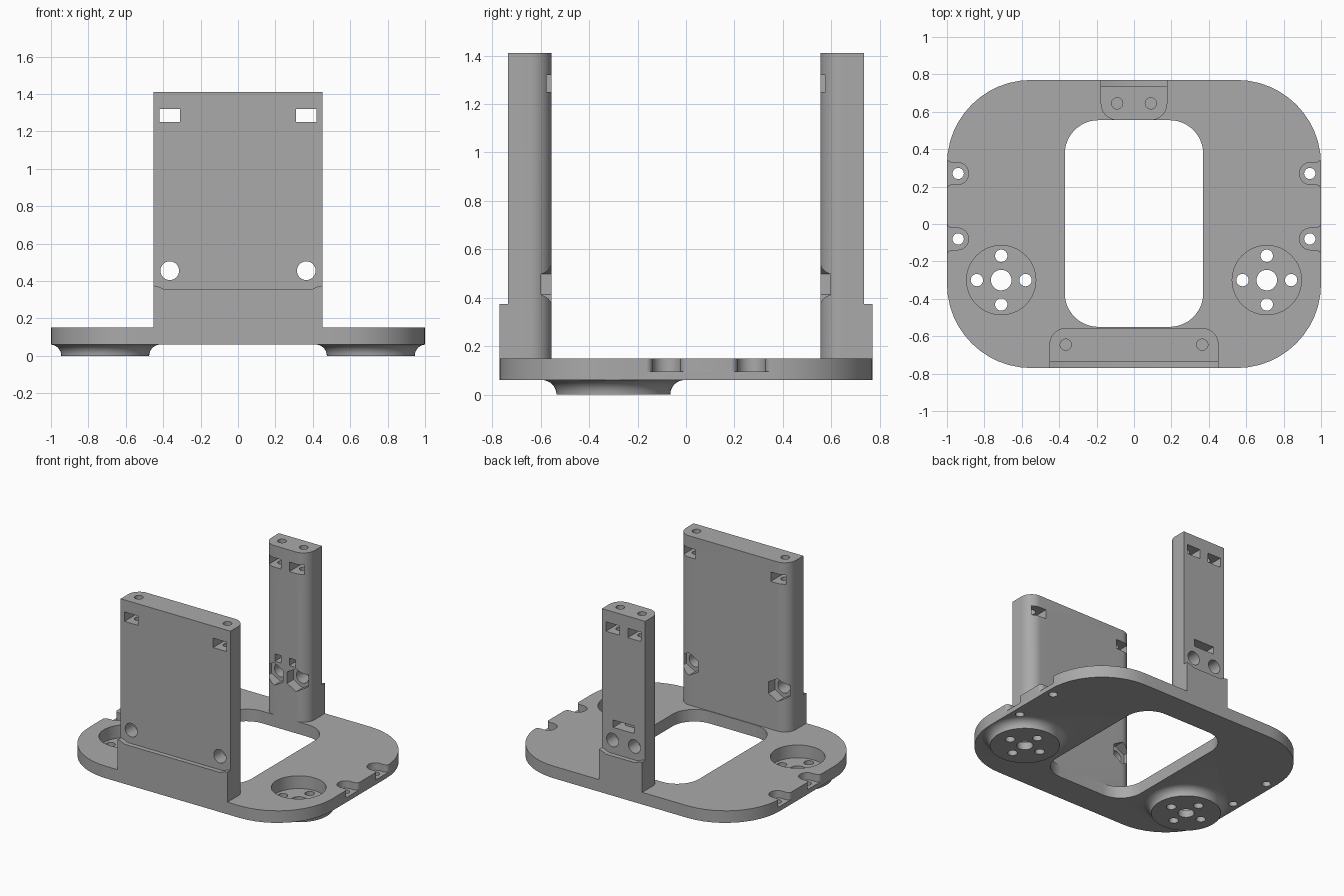
import bpy, bmesh
from math import sin, cos, pi, radians
from mathutils import Vector

cube = bpy.data.objects.get("Cube")
if cube:
    bpy.data.objects.remove(cube, do_unlink=True)

grey = bpy.data.materials.new("plain grey")
grey.use_nodes = True
grey.diffuse_color = (0.4, 0.4, 0.4, 1)
grey.node_tree.nodes["Principled BSDF"].inputs["Base Color"].default_value = (0.4, 0.4, 0.4, 1)


def make(name, bm):
    bmesh.ops.recalc_face_normals(bm, faces=bm.faces)
    mesh = bpy.data.meshes.new(name)
    bm.to_mesh(mesh)
    bm.free()
    mesh.materials.append(grey)
    ob = bpy.data.objects.new(name, mesh)
    bpy.context.collection.objects.link(ob)
    return ob


def prism(name, pts, a, b, axis="z"):
    """Extrude a 2D outline from a to b along z (xy outline) or y (xz outline)."""
    bm = bmesh.new()
    place = (lambda p, h: (p[0], p[1], h)) if axis == "z" else (lambda p, h: (p[0], h, p[1]))
    low = [bm.verts.new(place(p, a)) for p in pts]
    high = [bm.verts.new(place(p, b)) for p in pts]
    bm.faces.new(low)
    bm.faces.new(high)
    for i in range(len(pts)):
        j = (i + 1) % len(pts)
        bm.faces.new((low[i], low[j], high[j], high[i]))
    return make(name, bm)


def rounded(corners, steps=12):
    """Outline from (x, y, radius) corners, each corner filleted."""
    out = []
    for i, (x, y, r) in enumerate(corners):
        p = Vector((x, y))
        if r == 0:
            out.append(p)
            continue
        u = (Vector(corners[i - 1][:2]) - p).normalized()
        v = (Vector(corners[(i + 1) % len(corners)][:2]) - p).normalized()
        half = u.angle(v) / 2
        centre = p + (u + v).normalized() * (r / sin(half))
        start = p + u * (r / abs(sin(half) / cos(half))) - centre
        end = p + v * (r / abs(sin(half) / cos(half))) - centre
        sweep = start.angle(end)
        for k in range(steps + 1):
            t = k / steps
            out.append(centre + (start * sin((1 - t) * sweep) + end * sin(t * sweep)) / sin(sweep))
    return out


def rect(x0, x1, y0, y1, r=0):
    return rounded([(x0, y0, r), (x1, y0, r), (x1, y1, r), (x0, y1, r)])


def ring(x, y, r, n=32):
    return [(x + r * sin(2 * pi * k / n), y + r * cos(2 * pi * k / n)) for k in range(n)]


def combine(target, tool, operation="DIFFERENCE"):
    mod = target.modifiers.new("cut", "BOOLEAN")
    mod.operation = operation
    mod.solver = "EXACT"
    mod.object = tool
    bpy.context.view_layer.objects.active = target
    bpy.ops.object.modifier_apply(modifier=mod.name)
    bpy.data.objects.remove(tool, do_unlink=True)


def cut(target, pts, a, b, axis="z"):
    combine(target, prism("cutter", pts, a, b, axis))


# Base plate with central opening
body = prism("mounting_bracket", rect(-1, 1, -0.77, 0.77, 0.45), 0.06, 0.15)
cut(body, rect(-0.37, 0.37, -0.55, 0.555, 0.18), 0, 0.3)


# Flared foot: lathe a concave quarter-round under the plate
def flared_foot(x, y):
    bm = bmesh.new()
    outline = [(0.295 - 0.06 * cos(a), 0.06 * sin(a)) for a in (k * pi / 16 for k in range(8))]
    outline += [(0.29, 0.06), (0.24, 0.1)]
    rings = [[bm.verts.new((px, py, z)) for px, py in ring(x, y, r, 64)] for r, z in outline]
    for lo, hi in zip(rings, rings[1:]):
        for k in range(64):
            j = (k + 1) % 64
            bm.faces.new((lo[k], lo[j], hi[j], hi[k]))
    bm.faces.new(rings[0])
    bm.faces.new(rings[-1])
    return make("foot", bm)


for side in (-1, 1):
    fx, fy = side * 0.71, -0.3
    combine(body, flared_foot(fx, fy), "UNION")
    cut(body, ring(fx, fy, 0.185, 64), 0.055, 0.3)
    cut(body, ring(fx, fy, 0.055), -0.1, 0.1)
    for dx, dy in ((1, 0), (-1, 0), (0, 1), (0, -1)):
        cut(body, ring(fx + 0.13 * dx, fy + 0.13 * dy, 0.033), -0.1, 0.1)
    # Side notches with screw holes
    for y in (-0.08, 0.27):
        notch = [(1.1, -0.12, 0), (1.001, -0.12, 0), (1.001, -0.058, 0.03), (0.885, -0.058, 0.057),
                 (0.885, 0.058, 0.057), (1.001, 0.058, 0.03), (1.001, 0.12, 0), (1.1, 0.12, 0)]
        cut(body, [(side * p.x, p.y + y) for p in rounded(notch)], 0.095, 0.3)
        cut(body, ring(side * 0.94, y, 0.03), -0.1, 0.2)


# Uprights: s is the side (-1 front, 1 back), w the half width, hx the screw spacing
def upright(name, s, w, hx):
    outline = rounded([(-w, 0.735, 0), (w, 0.735, 0), (w, 0.555, 0.09), (-w, 0.555, 0.09)])
    tower = prism(name, [(p.x, s * p.y) for p in outline], 0.06, 1.41)
    step = [(w, 0.06), (w, 0.375), (w - 0.02, 0.372), (w - 0.06, 0.355)]
    lip = step + [(-x, z) for x, z in reversed(step)]
    combine(tower, prism("lip", lip, s * 0.7, s * 0.77, "y"), "UNION")
    for x in (-hx, hx):
        cut(tower, rect(x - 0.055, x + 0.055, 1.25, 1.32), s * 0.5, s * 0.8, "y")
        cut(tower, ring(x, s * 0.645, 0.03), 1.15, 1.5)
        cut(tower, ring(x, 0.455, 0.05), s * 0.5, s * 0.8, "y")
        cut(tower, ring(x, 0.455, 0.085, 6), s * 0.5, s * 0.63, "y")
    return tower


front = upright("front_upright", -1, 0.452, 0.365)
back = upright("back_upright", 1, 0.178, 0.09)

# Strap slot in the back upright: one opening behind, two inside
cut(back, rect(-0.085, 0.085, 0.55, 0.605), 0.66, 0.8, "y")
for x in (-0.06, 0.06):
    cut(back, rect(x - 0.025, x + 0.025, 0.55, 0.605), 0.5, 0.67, "y")

for tower in (front, back):
    combine(body, tower, "UNION")

# Smooth the round faces and keep the edges sharp
bpy.ops.object.select_all(action="DESELECT")
body.select_set(True)
bpy.context.view_layer.objects.active = body
bpy.ops.object.shade_smooth_by_angle(angle=radians(30))
